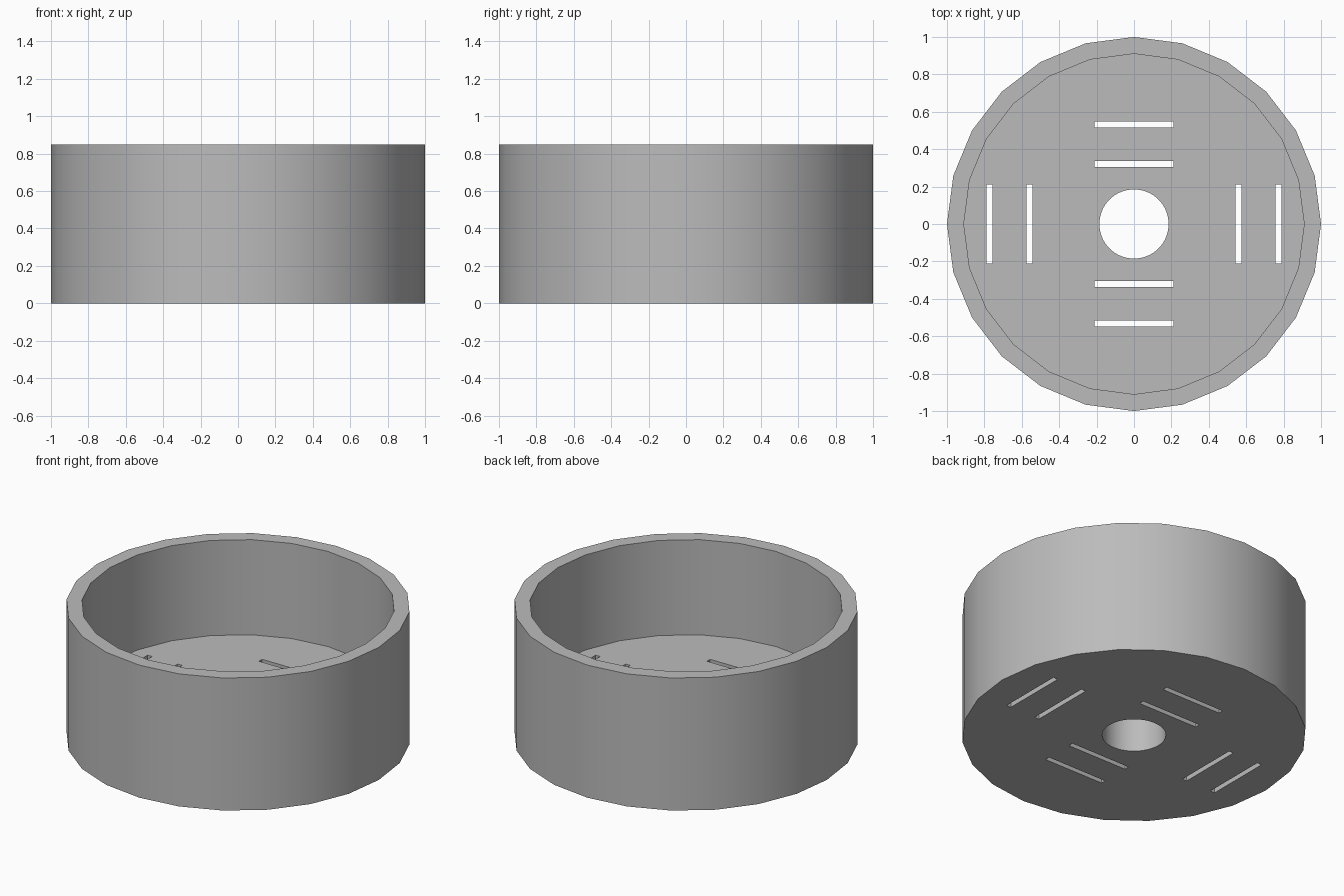
import bpy
from math import radians, pi

HEIGHT, FLOOR = 0.85, 0.24
OUTER_R, INNER_R, HOLE_R = 1.0, 0.91, 0.185
SLOT_LENGTH, SLOT_WIDTH = 0.424, 0.032

cube = bpy.data.objects.get("Cube")
if cube:
    bpy.data.objects.remove(cube, do_unlink=True)

grey = bpy.data.materials.new("plain_grey")
grey.use_nodes = True
colour = (0.5, 0.5, 0.5, 1)
grey.diffuse_color = colour
grey.node_tree.nodes["Principled BSDF"].inputs["Base Color"].default_value = colour


def cylinder(name, radius, bottom, top, sides):
    bpy.ops.mesh.primitive_cylinder_add(
        vertices=sides, radius=radius, depth=top - bottom,
        location=(0, 0, (bottom + top) / 2))
    obj = bpy.context.object
    obj.name = name
    obj.data.materials.append(grey)
    return obj


def slot(x, y, angle):
    bpy.ops.mesh.primitive_cube_add(size=1, location=(x, y, FLOOR / 2),
                                    rotation=(0, 0, angle))
    obj = bpy.context.object
    obj.name = "slot_cutter"
    obj.scale = (SLOT_LENGTH, SLOT_WIDTH, FLOOR + 0.2)
    obj.data.materials.append(grey)
    return obj


# Round cup body
cup = cylinder("round_cup", OUTER_R, 0, HEIGHT, 24)

# Hollow, centre hole and the four pairs of floor slots
cutters = [cylinder("hollow_cutter", INNER_R, FLOOR, HEIGHT + 0.2, 24),
           cylinder("hole_cutter", HOLE_R, -0.1, FLOOR + 0.1, 64)]
for side in (-1, 1):
    for y in (0.32, 0.531):
        cutters.append(slot(0, side * y, 0))
    for x in (0.56, 0.773):
        cutters.append(slot(side * x, 0, pi / 2))

for cutter in cutters:
    cutter.hide_render = True
    cut = cup.modifiers.new(cutter.name, "BOOLEAN")
    cut.operation = "DIFFERENCE"
    cut.solver = "EXACT"
    cut.object = cutter

# Apply the cuts and discard the cutters
bpy.ops.object.select_all(action="DESELECT")
cup.select_set(True)
bpy.context.view_layer.objects.active = cup
for cut in list(cup.modifiers):
    bpy.ops.object.modifier_apply(modifier=cut.name)
for cutter in cutters:
    bpy.data.objects.remove(cutter, do_unlink=True)

# Smooth walls with crisp rims
bpy.ops.object.shade_smooth_by_angle(angle=radians(30))
